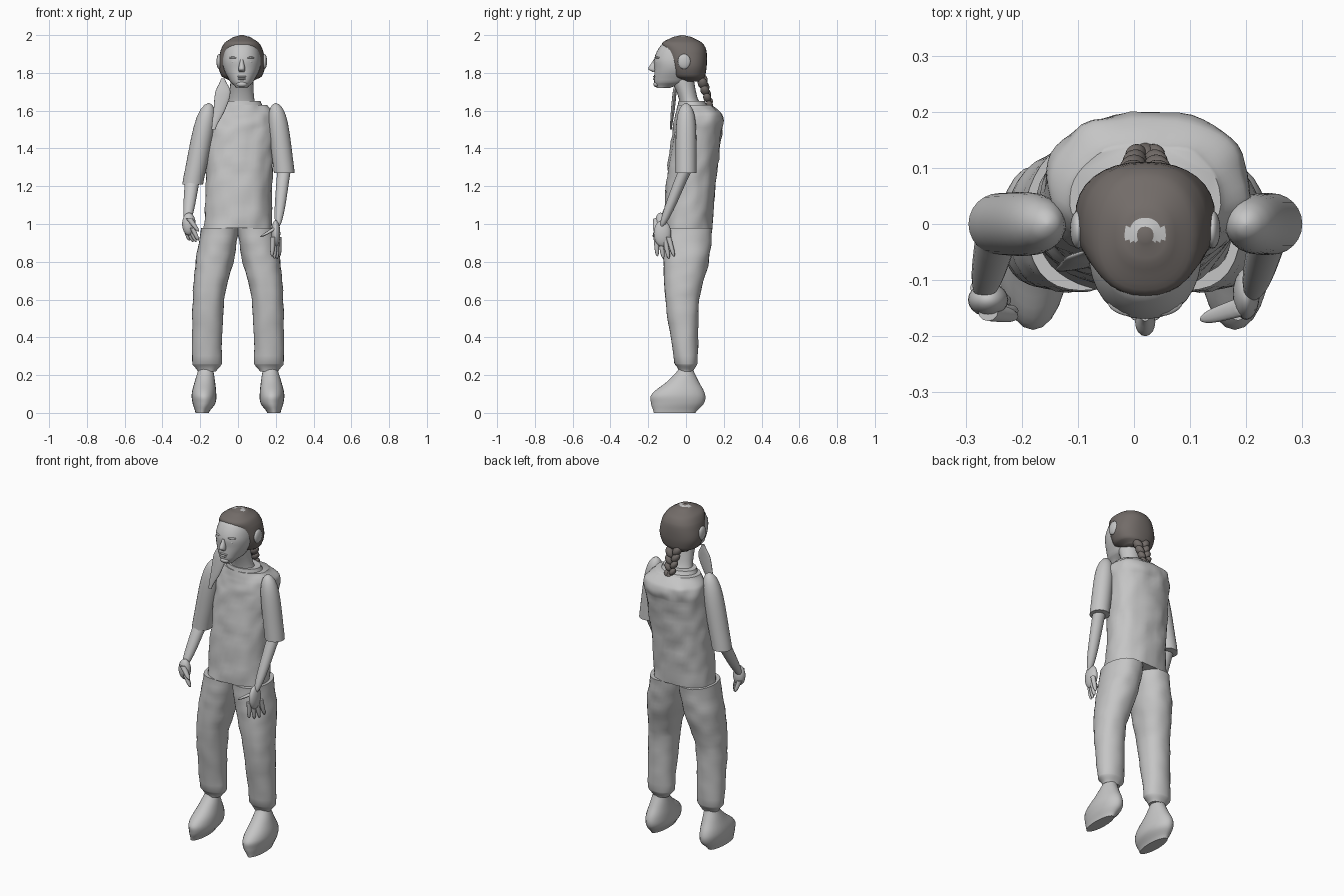
import bpy, bmesh, math
from mathutils import Vector, noise

if "Cube" in bpy.data.objects:
    bpy.data.objects.remove(bpy.data.objects["Cube"])


def material(name, red, green, blue):
    mat = bpy.data.materials.new(name)
    mat.use_nodes = True
    color = (red, green, blue, 1)
    mat.diffuse_color = color
    mat.node_tree.nodes["Principled BSDF"].inputs["Base Color"].default_value = color
    return mat


GREY = material("light grey", .56, .56, .56)
HAIR = material("brown grey", .17, .15, .14)


def ring(z, wide, deep, x=0, y=0):
    """Level oval: height, half width, half depth and centre."""
    return Vector((z, wide, deep, x, y))


def blend(rings, index, t):
    """Smooth curve through the rings, with even steps in height."""
    last = len(rings) - 1
    before, here = rings[max(index - 1, 0)], rings[index]
    there, after = rings[index + 1], rings[min(index + 2, last)]
    leave, arrive = (there - before) / 2, (after - here) / 2
    ease = t * t * (3 - 2 * t)
    result = here.lerp(there, ease) + leave * t * (1 - t) ** 2 - arrive * t * t * (1 - t)
    result[0] = here[0] + (there[0] - here[0]) * t
    return result


def oval(section, sides, power, rough):
    """Points of one oval; power squares it off, rough creases it."""
    z, wide, deep, x, y = section
    for k in range(sides):
        angle = math.tau * k / sides
        c, s = math.cos(angle), math.sin(angle)
        u = math.copysign(abs(c) ** (2 / power), c)
        v = math.copysign(abs(s) ** (2 / power), s)
        point = Vector((x + u * wide, y + v * deep, z))
        crease = rough * noise.noise(point * 16)
        yield point + Vector((c, s, 0)) * crease


def loft(name, rings, mat=GREY, side=1, sides=24, power=2, steps=5, rough=0):
    sections = [blend(rings, i, k / steps) for i in range(len(rings) - 1) for k in range(steps)]
    sections.append(rings[-1])
    bm = bmesh.new()
    loops = []
    for section in sections:
        points = oval(section, sides, power, rough)
        loops.append([bm.verts.new((p.x * side, p.y, p.z)) for p in points])
    for low, high in zip(loops, loops[1:]):
        for k in range(sides):
            n = (k + 1) % sides
            bm.faces.new((low[k], low[n], high[n], high[k]))
    bm.faces.new(loops[0])
    bm.faces.new(loops[-1])
    bmesh.ops.recalc_face_normals(bm, faces=bm.faces)
    mesh = bpy.data.meshes.new(name)
    bm.to_mesh(mesh)
    bm.free()
    mesh.shade_smooth()
    mesh.set_sharp_from_angle(angle=math.radians(55))
    mesh.materials.append(mat)
    obj = bpy.data.objects.new(name, mesh)
    bpy.context.collection.objects.link(obj)
    return obj


def limb(name, start, end, radius, end_radius, sides=12):
    """Tapered limb with a rounded far end."""
    start, end = Vector(start), Vector(end)
    rings = []
    for k in range(9):
        t = .999 * math.sin(math.pi / 2 * k / 8)
        p = start.lerp(end, t)
        r = (radius + (end_radius - radius) * t) * math.sqrt(1 - t ** 6)
        rings.append(ring(p.z, r, r, p.x, p.y))
    loft(name, rings, sides=sides, steps=2)


def blob(name, place, scale, mat=GREY, turn=(0, 0, 0)):
    bpy.ops.mesh.primitive_uv_sphere_add(segments=20, ring_count=12, radius=1, location=place, rotation=turn)
    obj = bpy.context.object
    obj.name = name
    obj.scale = scale
    obj.data.materials.append(mat)
    bpy.ops.object.shade_smooth()


def hand(word, palm, size, fan, reach, thumb):
    """Palm, four fanned fingers and a thumb."""
    palm, fan, reach = Vector(palm), Vector(fan), Vector(reach)
    blob(word + "_palm", palm, size)
    for spread in (-1.5, -.5, .5, 1.5):
        base = palm + fan * spread - Vector((0, 0, .02))
        droop = reach * (1 - abs(spread) / 10)
        limb(word + "_finger", base, base + droop + fan * spread / 3, .014, .011)
    limb(word + "_thumb", palm + Vector((0, -.02, .03)), thumb, .018, .012)


# Tunic, collar and the loose collar flap
loft("tunic", [
    ring(z=.98, wide=.18, deep=.13, y=.01),
    ring(z=1.25, wide=.175, deep=.13, x=.005, y=.03),
    ring(z=1.5, wide=.18, deep=.13, x=.02, y=.06),
    ring(z=1.58, wide=.175, deep=.125, x=.025, y=.07),
    ring(z=1.63, wide=.13, deep=.09, x=.02, y=.05),
], sides=48, power=2.3, steps=8, rough=.01)
loft("collar", [
    ring(z=1.6, wide=.12, deep=.09, x=.02, y=.04),
    ring(z=1.65, wide=.1, deep=.07, x=.02, y=.03),
])
loft("collar_flap", [
    ring(z=1.5, wide=.01, deep=.005, x=-.13, y=-.08),
    ring(z=1.6, wide=.03, deep=.01, x=-.1, y=-.07),
    ring(z=1.7, wide=.04, deep=.01, x=-.08, y=-.06),
    ring(z=1.77, wide=.01, deep=.005, x=-.08, y=-.05),
])

# Trousers and shoes
for side, word in ((1, "left"), (-1, "right")):
    loft(word + "_trouser_leg", [
        ring(z=.22, wide=.05, deep=.04, x=.165),
        ring(z=.26, wide=.077, deep=.06, x=.165),
        ring(z=.6, wide=.083, deep=.09, x=.157, y=-.02),
        ring(z=.8, wide=.1, deep=.12, x=.125),
        ring(z=.98, wide=.1, deep=.13, x=.095, y=.01),
    ], side=side, sides=32, power=2.2, steps=8, rough=.005)
    loft(word + "_shoe", [
        ring(z=0, wide=.035, deep=.11, x=.19, y=-.06),
        ring(z=.05, wide=.06, deep=.14, x=.18, y=-.045),
        ring(z=.1, wide=.065, deep=.14, x=.18, y=-.04),
        ring(z=.17, wide=.053, deep=.08, x=.175, y=-.015),
        ring(z=.24, wide=.038, deep=.035, x=.17),
    ], side=side)

# Arms
limb("left_sleeve", (.245, 0, 1.27), (.2, 0, 1.64), .055, .055, sides=24)
limb("right_sleeve", (-.24, 0, 1.21), (-.155, 0, 1.64), .055, .06, sides=24)
limb("left_forearm", (.245, 0, 1.3), (.21, -.13, .98), .036, .025, sides=20)
limb("right_forearm", (-.24, 0, 1.25), (-.27, -.13, 1), .04, .026, sides=20)
hand("left", palm=(.2, -.125, .95), size=(.024, .046, .07),
     fan=(.01, .022, 0), reach=(0, .02, -.12), thumb=(.12, -.17, .93))
hand("right", palm=(-.26, -.135, 1), size=(.036, .03, .06),
     fan=(-.012, .014, 0), reach=(.03, .01, -.08), thumb=(-.21, -.165, .96))

# Neck and head
MID = .02
loft("neck", [
    ring(z=1.6, wide=.08, deep=.06, x=MID, y=.03),
    ring(z=1.67, wide=.065, deep=.05, x=MID, y=.01),
    ring(z=1.78, wide=.06, deep=.06, x=MID, y=-.02),
])
loft("head", [
    ring(z=1.72, wide=.03, deep=.035, x=MID, y=-.12),
    ring(z=1.75, wide=.06, deep=.088, x=MID, y=-.08),
    ring(z=1.82, wide=.095, deep=.117, x=MID, y=-.05),
    ring(z=1.88, wide=.1, deep=.127, x=MID, y=-.04),
    ring(z=1.95, wide=.08, deep=.1, x=MID, y=-.03),
    ring(z=1.985, wide=.02, deep=.03, x=MID, y=-.02),
], sides=32, power=2.2)

# Facial features
loft("nose", [
    ring(z=1.805, wide=.014, deep=.012, x=MID, y=-.167),
    ring(z=1.82, wide=.018, deep=.025, x=MID, y=-.175),
    ring(z=1.87, wide=.008, deep=.01, x=MID, y=-.163),
], sides=16)
blob("upper_lip", (MID, -.165, 1.78), (.026, .01, .005))
blob("lower_lip", (MID, -.165, 1.768), (.02, .01, .006))
blob("chin", (MID, -.155, 1.74), (.028, .018, .016))
for side, word in ((1, "left"), (-1, "right")):
    turn = (0, 0, side * .4)
    eye_x = MID + side * .042
    blob(word + "_eye", (eye_x, -.148, 1.857), (.018, .012, .008), turn=turn)
    blob(word + "_brow", (eye_x, -.149, 1.88), (.026, .012, .007), turn=turn)
    blob(word + "_ear", (MID + side * .12, -.01, 1.86), (.014, .034, .04))

# Hair cap with a bare crescent on the crown
cap = loft("hair", [
    ring(z=1.755, wide=.06, deep=.05, x=MID, y=.03),
    ring(z=1.78, wide=.105, deep=.085, x=MID, y=.015),
    ring(z=1.84, wide=.125, deep=.1, x=MID, y=.01),
    ring(z=1.92, wide=.112, deep=.113, x=MID, y=-.005),
    ring(z=1.96, wide=.09, deep=.105, x=MID, y=-.02),
    ring(z=1.99, wide=.045, deep=.05, x=MID, y=-.02),
    ring(z=2, wide=.01, deep=.01, x=MID, y=-.02),
], HAIR, sides=32, power=2.3)
cap.data.materials.append(GREY)
for face in cap.data.polygons:
    offset = face.center - Vector((MID, -.02, 2))
    if .015 < offset.length < .035 and offset.y > -.01:
        face.material_index = 1

# Braid of crossing strands, shrinking towards the tip
for row in range(4):
    size = 1 - row / 10
    for side in (1, -1):
        place = (MID + side * size * .024, .088 + row * .012, 1.755 - row * .038 - side * .01)
        blob("braid_strand", place, Vector((.023, .026, .034)) * size, HAIR, (.25, side * .6, 0))
blob("braid_tip", (MID, .13, 1.625), (.018, .014, .026), HAIR, (.25, 0, 0))
